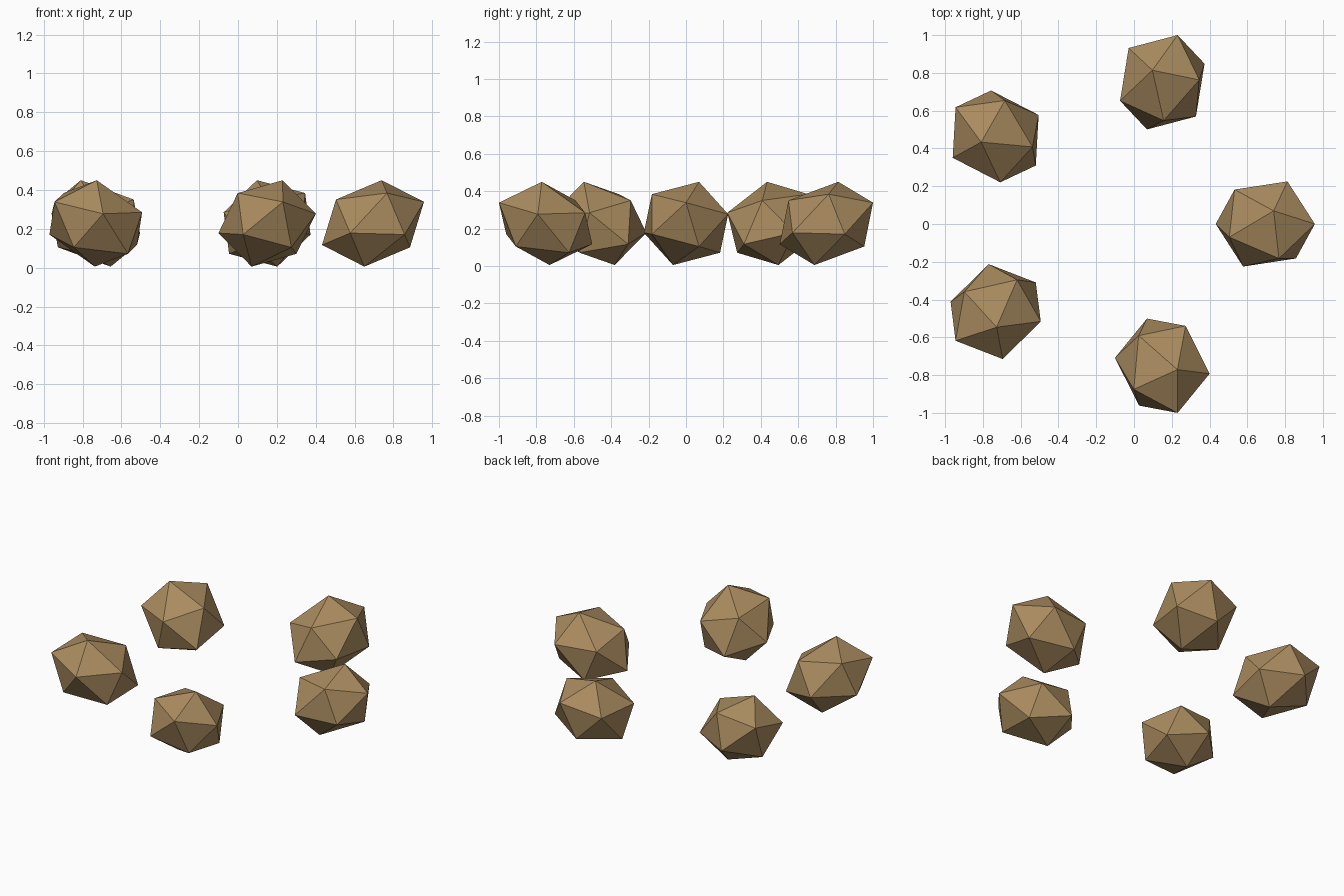
import bpy, math
from mathutils import Matrix, Vector

if "Cube" in bpy.data.objects:
    bpy.data.objects.remove(bpy.data.objects["Cube"])

# one flat brown for every stone
brown = bpy.data.materials.new("stone_brown")
brown.diffuse_color = (0.40, 0.26, 0.115, 1)
brown.use_nodes = True
brown.node_tree.nodes["Principled BSDF"].inputs["Base Color"].default_value = brown.diffuse_color

RING_R, RING_X, CENTRE_Z = 0.789, -0.094, 0.228
# icosahedron with its pole turned onto x, stretched, then tilted outward-up
POLE_TO_X = Matrix(((0, 0, 1, 0), (1, 0, 0, 0), (0, 1, 0, 0), (0, 0, 0, 1)))
STRETCH = Matrix.Diagonal((0.285, 0.252, 0.2205, 1))
TILT = Matrix.Rotation(-0.4, 4, 'Y')

# ring of five identical faceted stones
for i in range(5):
    bpy.ops.mesh.primitive_ico_sphere_add(subdivisions=1, radius=1)
    ob = bpy.context.object
    ob.name = f"ring_stone_{i + 1}"
    turn = Matrix.Rotation(math.tau * i / 5, 4, 'Z')
    place = Matrix.Translation((RING_X, 0, CENTRE_Z)) @ turn @ Matrix.Translation((RING_R, 0, 0))
    ob.data.transform(TILT @ STRETCH @ POLE_TO_X)
    ob.matrix_world = place
    ob.data.materials.append(brown)
